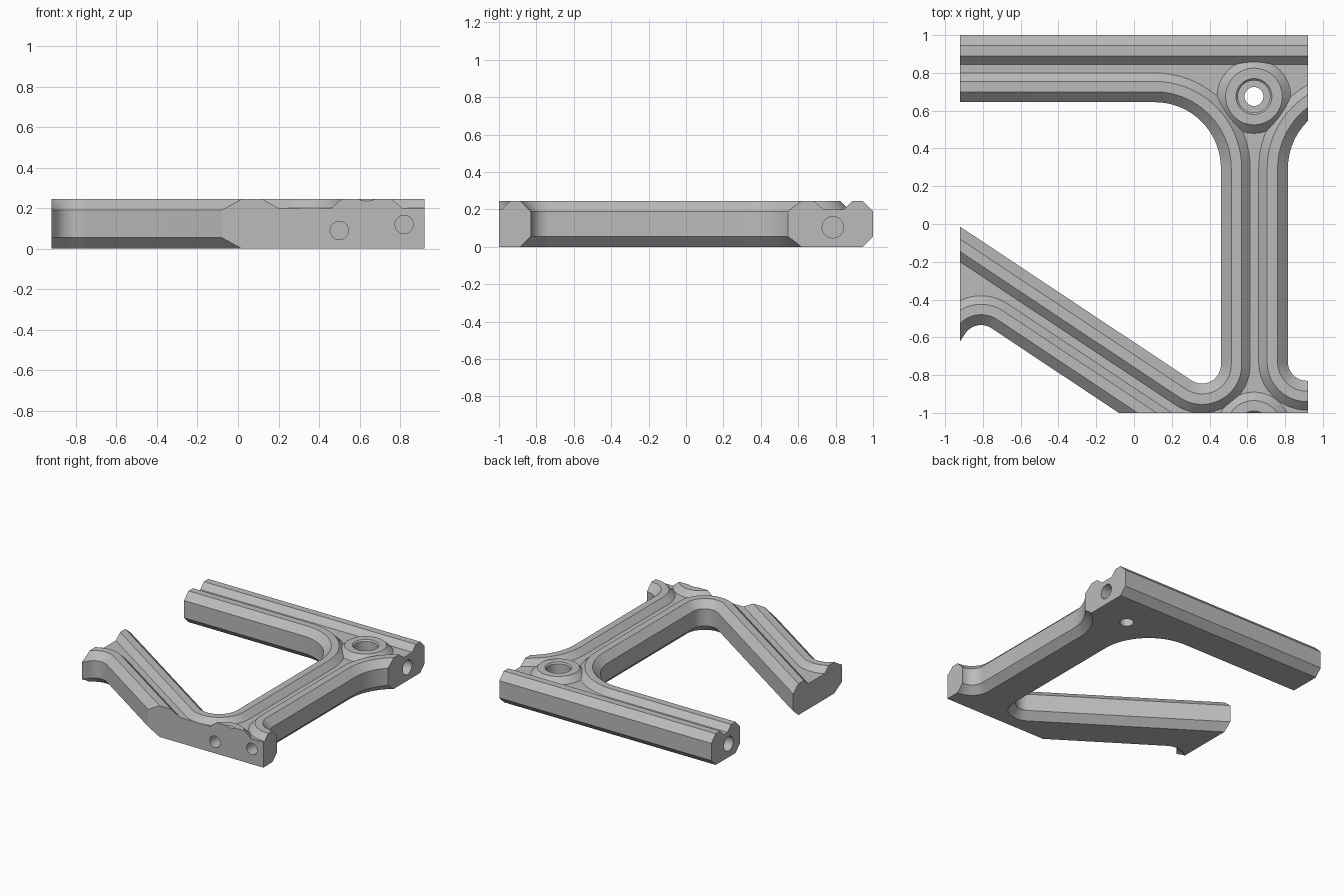
import bpy
import bmesh
from math import sin, cos, radians, pi
from mathutils import Matrix

cube = bpy.data.objects.get("Cube")
if cube:
    bpy.data.objects.remove(cube, do_unlink=True)

grey = bpy.data.materials.new("mid_grey")
grey.use_nodes = True
grey.diffuse_color = (0.5, 0.5, 0.5, 1)
grey.node_tree.nodes["Principled BSDF"].inputs["Base Color"].default_value = (0.5, 0.5, 0.5, 1)

HEIGHT, FLOOR = 0.245, 0.2
BEVEL, TRENCH_LIP = 0.055, 0.11
SLANT = 33.6                      # angle of the diagonal arm
ux, uy = cos(radians(SLANT)), -sin(radians(SLANT))


def new_object(name, bm):
    bmesh.ops.recalc_face_normals(bm, faces=bm.faces)
    mesh = bpy.data.meshes.new(name)
    bm.to_mesh(mesh)
    bm.free()
    mesh.materials.append(grey)
    obj = bpy.data.objects.new(name, mesh)
    bpy.context.collection.objects.link(obj)
    return obj


def outline(corners, grow):
    """Convex rounded outline; each corner is (x, y, radius, start, end)."""
    pts = []
    for x, y, r, a, b in corners:
        steps = max(2, round((b - a) / 5))
        for i in range(steps + 1):
            t = radians(a + (b - a) * i / steps)
            pts.append((x + (r + grow) * cos(t), y + (r + grow) * sin(t)))
    return pts


def loft(name, corners, levels):
    """Capped solid through the outline grown by g at each height z."""
    bm = bmesh.new()
    rings = [[bm.verts.new((x, y, z)) for x, y in outline(corners, g)] for z, g in levels]
    n = len(rings[0])
    for low, high in zip(rings, rings[1:]):
        for i in range(n):
            j = (i + 1) % n
            bm.faces.new((low[i], low[j], high[j], high[i]))
    bm.faces.new(rings[0][::-1])
    bm.faces.new(rings[-1])
    return new_object(name, bm)


def box(name, low, high):
    bm = bmesh.new()
    bmesh.ops.create_cube(bm, size=1)
    for v in bm.verts:
        v.co = [l + (c + 0.5) * (h - l) for c, l, h in zip(v.co, low, high)]
    return new_object(name, bm)


def turned(name, x, y, profile):
    """Round solid from (height, radius) levels."""
    return loft(name, [(x, y, 0, 0, 357)], profile)


def drill(name, spot, axis, radius, depth=0.15):
    bm = bmesh.new()
    turn = Matrix.Rotation(pi / 2, 4, axis)
    bmesh.ops.create_cone(bm, cap_ends=True, segments=48, radius1=radius, radius2=radius,
                          depth=2 * depth, matrix=Matrix.Translation(spot) @ turn)
    return new_object(name, bm)


def combine(target, tool, operation):
    mod = target.modifiers.new("combine", 'BOOLEAN')
    mod.operation, mod.solver, mod.object = operation, 'EXACT', tool
    graph = bpy.context.evaluated_depsgraph_get()
    mesh = bpy.data.meshes.new_from_object(target.evaluated_get(graph))
    target.modifiers.clear()
    target.data = mesh
    bpy.data.objects.remove(tool, do_unlink=True)


# Openings between the arms, running past the ends of the frame
ax, ay = 0.36, -0.745             # lower corner of the main opening
px, py = -0.81, -0.635            # peak of the lower left opening
tail, side = 1.5, 0.9
openings = {
    "main": [(0.11, 0.295, 0.35, 0, 90), (-1.6, 0.545, 0.1, 90, 180),
             (ax - 1.9 * ux, ay - 1.9 * uy, 0.1, 180, 270 - SLANT),
             (ax, ay, 0.1, 270 - SLANT, 360)],
    "side": [(1.165, 0.295, 0.35, 90, 180), (0.915, -0.73, 0.1, 180, 270),
             (1.5, -0.73, 0.1, 270, 360), (1.5, 0.545, 0.1, 0, 90)],
    "lower": [(px, py, 0.1, 90 - SLANT, 180 - SLANT),
              (px + side * uy, py - side * ux, 0.1, 180 - SLANT, 270 - SLANT),
              (px + tail * ux + side * uy, py + tail * uy - side * ux, 0.1,
               270 - SLANT, 360 - SLANT),
              (px + tail * ux, py + tail * uy, 0.1, 360 - SLANT, 450 - SLANT)],
    "back": [(2, 1.5, 0.1, 0, 90), (-2, 1.5, 0.1, 90, 180),
             (-2, 1.1, 0.1, 180, 270), (2, 1.1, 0.1, 270, 360)],
}
bosses = [(0.635, 0.675), (0.635, -1.085)]

# Base plate with raised rims along every opening and round bosses
frame = box("lattice_frame", (-1.1, -1.3, 0), (1.1, 1.3, FLOOR))
drop = HEIGHT - 0.15
for name, corners in openings.items():
    rim = loft(name + "_rim", corners, [(0.15, TRENCH_LIP + drop), (HEIGHT, TRENCH_LIP)])
    combine(frame, rim, 'UNION')
for x, y in bosses:
    combine(frame, turned("boss", x, y, [(0.15, 0.245), (HEIGHT, 0.15)]), 'UNION')

# Trim to the straight outer ends
combine(frame, box("trim", (-0.92, -1, -0.1), (0.92, 1.2, 1)), 'INTERSECT')

# Cut the openings with bevelled top and bottom edges
for name, corners in openings.items():
    cutter = loft(name + "_cutter", corners,
                  [(-0.05, BEVEL + 0.05), (BEVEL, 0), (HEIGHT - BEVEL, 0),
                   (HEIGHT + 0.05, BEVEL + 0.05)])
    combine(frame, cutter, 'DIFFERENCE')

# Counterbored screw holes in the bosses
for x, y in bosses:
    bore = turned("bore", x, y, [(-0.05, 0.05), (0.155, 0.05), (0.155, 0.085),
                                 (0.235, 0.085), (HEIGHT, 0.095), (0.3, 0.095)])
    combine(frame, bore, 'DIFFERENCE')

# Blind joining holes in the cut ends
for x, z in ((0.5, 0.09), (0.82, 0.12)):
    combine(frame, drill("front_hole", (x, -1, z), 'X', 0.045), 'DIFFERENCE')
for x in (-0.92, 0.92):
    combine(frame, drill("end_hole", (x, 0.785, 0.105), 'Y', 0.057), 'DIFFERENCE')

# Smooth arcs, crisp edges
bpy.ops.object.select_all(action='DESELECT')
frame.select_set(True)
bpy.context.view_layer.objects.active = frame
bpy.ops.object.shade_smooth_by_angle(angle=radians(30))
